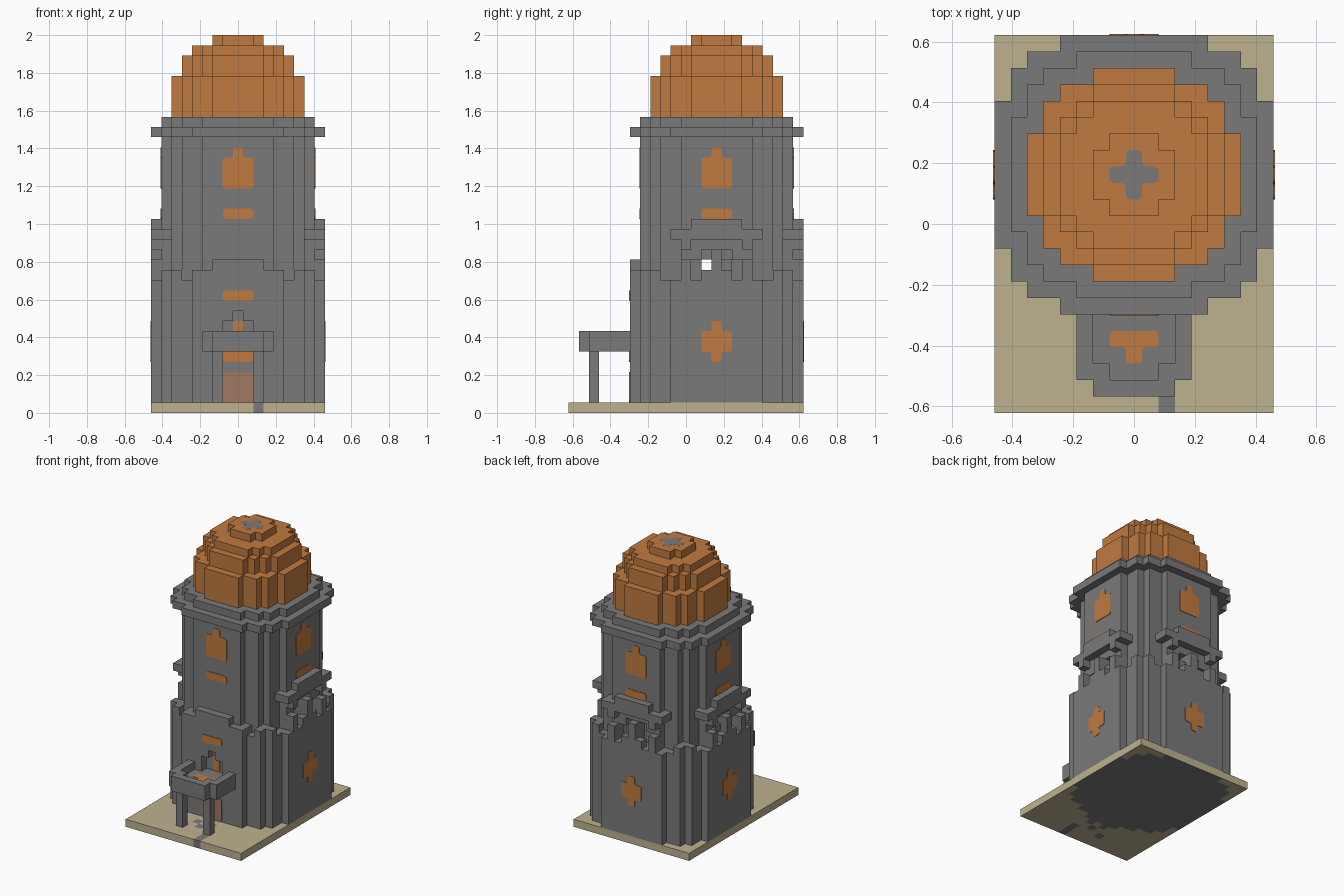
import bpy, bmesh
from math import radians
from mathutils import Matrix, Vector

U = 2 / 37          # edge of one building block
CY = 3              # tower axis, in blocks along y

if "Cube" in bpy.data.objects:
    bpy.data.objects.remove(bpy.data.objects["Cube"], do_unlink=True)


def material(name, rgb):
    m = bpy.data.materials.new(name)
    m.use_nodes = True
    m.diffuse_color = (*rgb, 1)
    m.node_tree.nodes["Principled BSDF"].inputs["Base Color"].default_value = (*rgb, 1)
    return m


STONE = material("grey_stone", (0.195, 0.195, 0.195))
ORANGE = material("orange_tile", (0.53, 0.195, 0.05))
SAND = material("sand", (0.515, 0.445, 0.275))
DOOR = material("faded_door", (0.366, 0.188, 0.122))


def finish(name, bm, mats):
    me = bpy.data.meshes.new(name)
    bm.to_mesh(me)
    bm.free()
    for m in mats:
        me.materials.append(m)
    ob = bpy.data.objects.new(name, me)
    bpy.context.collection.objects.link(ob)
    return ob


def merge_flat(bm):
    bmesh.ops.remove_doubles(bm, verts=bm.verts, dist=U / 100)
    bmesh.ops.dissolve_limit(bm, angle_limit=radians(1), verts=bm.verts,
                             edges=bm.edges, delimit={'MATERIAL'})


def blocks(name, cells, mats, rule=None):
    """Outer skin of a set of blocks; rule(cell, normal) picks the material."""
    bm = bmesh.new()
    for c in cells:
        mid = Vector((c[0], c[1], c[2] + 0.5))
        for axis in range(3):
            for s in (-1, 1):
                n = Vector((0, 0, 0))
                n[axis] = s
                if (c[0] + n.x, c[1] + n.y, c[2] + n.z) in cells:
                    continue
                a = Vector((0, 0, 0))
                a[(axis + 1) % 3] = 0.5
                b = n.cross(a)
                f = bm.faces.new([bm.verts.new((mid + n / 2 + p) * U)
                                  for p in (-a - b, a - b, a + b, b - a)])
                f.material_index = rule(c, n) if rule else 0
    merge_flat(bm)
    return finish(name, bm, mats)


def plate(name, cells, mat, matrix):
    """Thin painted panel with softened corners."""
    bm = bmesh.new()
    for i, j in cells:
        bm.faces.new([bm.verts.new(((i + p) * U, (j + q) * U, 0))
                      for p, q in ((-.5, 0), (.5, 0), (.5, 1), (-.5, 1))])
    merge_flat(bm)
    bmesh.ops.bevel(bm, geom=bm.verts[:], offset=U * 0.25, segments=2,
                    profile=0.5, affect='VERTICES')
    ext = bmesh.ops.extrude_face_region(bm, geom=bm.faces[:])
    bmesh.ops.translate(bm, vec=(0, 0, 0.004),
                        verts=[g for g in ext["geom"] if isinstance(g, bmesh.types.BMVert)])
    bmesh.ops.recalc_face_normals(bm, faces=bm.faces)
    bm.transform(matrix)
    return finish(name, bm, [mat])


def wall(angle, dist):
    return (Matrix.Translation((0, CY * U, 0)) @ Matrix.Rotation(radians(angle), 4, 'Z')
            @ Matrix.Translation((0, -dist * U, 0)) @ Matrix.Rotation(radians(90), 4, 'X'))


def flat(y, z):
    return Matrix.Translation((0, y * U, z * U))


def box(xs, ys, zs):
    return {(i, j, k) for i in range(xs[0], xs[1] + 1)
            for j in range(ys[0], ys[1] + 1) for k in range(zs[0], zs[1] + 1)}


def disc(r2, z0, z1):
    return {(i, j + CY, k) for i in range(-8, 9) for j in range(-8, 9)
            if i * i + j * j <= r2 for k in range(z0, z1)}


WIDE, SHAFT = 86, 62    # squared radii of lower storey and shaft

# Ground slab, with the stone footprint showing underneath and a path at the front
path = {(2, -9), (-2, -9), (2, -10), (2, -11), (0, -8), (-1, -7), (1, -7)}


def ground_rule(c, n):
    under = n.z < 0 and c[0] ** 2 + (c[1] - CY) ** 2 <= WIDE
    return int(under or c[:2] in path)


blocks("ground_slab", box((-8, 8), (-11, 11), (0, 0)), [SAND, STONE], ground_rule)

# Tower body: lower storey, shaft and stepped parapet between them
body = disc(WIDE, 1, 13) | disc(SHAFT, 13, 27)
for i, j, _ in disc(WIDE, 0, 1) - disc(SHAFT, 0, 1):
    y = j - CY
    lo, front = min(abs(i), abs(y)), y < 0 and abs(y) > abs(i)
    top = 13
    if lo >= 6 or (front and lo in (3, 4)):
        top = 14
    elif front and lo <= 2:
        top = 15
    body |= {(i, j, k) for k in range(13, top)}

# Balcony niches on three sides
sides = {"left": lambda a, b: (a, b + CY), "right": lambda a, b: (-a, b + CY),
         "back": lambda a, b: (b, a + CY)}
for side, at in sides.items():
    for b in range(-2, 3):
        body -= {(*at(7, b), k) for k in (13, 14, 15)}
    rail = {(8, b, k) for b in (-3, 3) for k in (13, 14)}
    rail |= {(a, 0, k) for a in (7, 8) for k in (13, 14, 15)}
    rail |= {(8, -1, 13), (8, 1, 13), (7, 1, 14), (7, -2, 15), (7, 2, 15)}
    blocks(side + "_balcony_rail", {(*at(a, b), k) for a, b, k in rail}, [STONE])
    hood = {(a, b, 17) for a in (7, 8) for b in range(-4, 5)}
    hood |= {(8, b, 18) for b in range(-2, 3)} | {(8, b, 16) for b in (-3, 3)}
    blocks(side + "_balcony_hood", {(*at(a, b), k) for a, b, k in hood}, [STONE])
body -= box((-8, 8), (CY - 1, CY - 1), (14, 14))        # passage through the tower

# Recessed door above the porch
body -= box((-1, 1), (-5, -5), (7, 8)) | {(0, -5, 9)}
blocks("tower_body", body, [STONE])

# Cornice and stepped dome
blocks("cornice", disc(WIDE, 27, 28) | disc(SHAFT, 28, 29), [STONE])
dome = disc(42, 29, 33) | disc(29, 33, 35) | disc(20, 35, 36) | disc(5, 36, 37)
blocks("dome", dome, [ORANGE])
cross = [(0, -1), (-1, 0), (0, 0), (1, 0), (0, 1)]
plate("dome_cap", cross, STONE, flat(CY - 0.5, 37 - 0.06))

# Porch: floor, parapet and two posts
porch = box((-3, 3), (-9, -6), (6, 7)) | box((-2, 2), (-10, -10), (6, 7))
porch -= box((-2, 2), (-8, -6), (7, 7)) | box((-1, 1), (-9, -9), (7, 7))
blocks("porch", porch, [STONE])
for name, x in (("left", 2), ("right", -2)):
    blocks(name + "_porch_post", box((x, x), (-9, -9), (1, 5)), [STONE])
row = [-1, 0, 1]
plate("porch_floor_panel", [(i, 1) for i in row] + [(0, 0)], ORANGE, flat(-8.5, 7))

# Windows on all four sides
arch = [(i, k) for i in row for k in (22, 23, 24)] + [(0, 25)]
for name, angle in (("front", 0), ("left", 90), ("back", 180), ("right", 270)):
    plate(name + "_arched_window", arch, ORANGE, wall(angle, 7.5))
    plate(name + "_slot_window", [(i, 19) for i in row], ORANGE, wall(angle, 7.5))
    if name != "front":
        lower = [(i, k) for i in row for k in (6, 7)] + [(0, 5), (0, 8)]
        plate(name + "_cross_window", lower, ORANGE, wall(angle, 8.5))

# Front doors and slot
plate("front_lower_slot", [(i, 11) for i in row], ORANGE, wall(0, 8.5))
plate("entrance_transom", [(i, 5) for i in row], ORANGE, wall(0, 8.5))
plate("entrance_door", [(i, k) for i in row for k in (1, 2, 3)], DOOR, wall(0, 8.5))
plate("upper_door", [(0, 7), (0, 8)], ORANGE, wall(0, 7.5))
